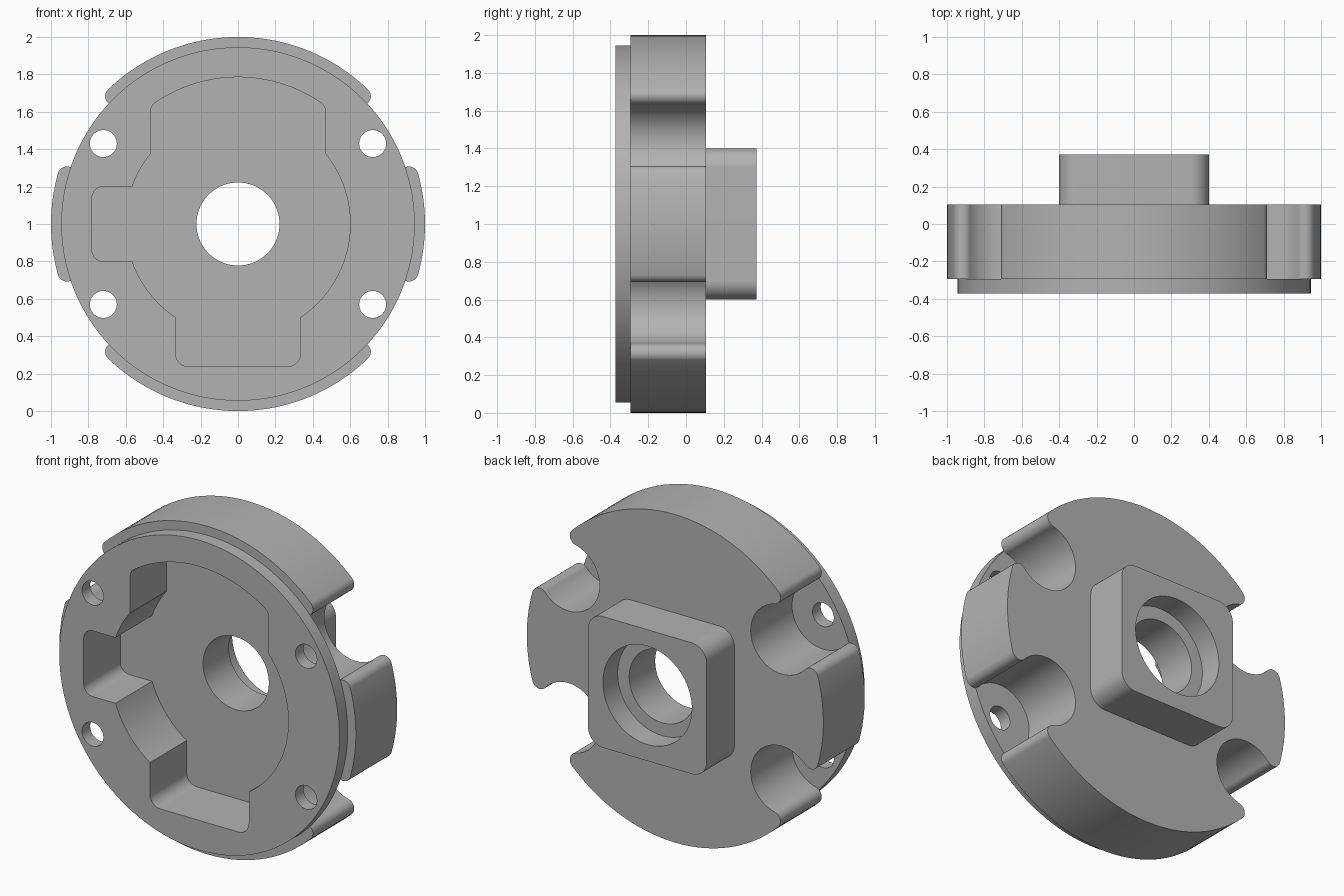
import bpy, bmesh
from math import cos, sin, radians, degrees, atan2, acos, sqrt, hypot, ceil

if "Cube" in bpy.data.objects:
    bpy.data.objects.remove(bpy.data.objects["Cube"], do_unlink=True)

CZ = 1.0                                   # height of the hub axis
FRONT, STEP, BACK, END = -0.372, -0.293, 0.105, 0.372
FLOOR, LEDGE = -0.02, 0.23

metal = bpy.data.materials.new("plain grey")
metal.use_nodes = True
grey = (0.45, 0.45, 0.45, 1)
metal.diffuse_color = grey
metal.node_tree.nodes["Principled BSDF"].inputs["Base Color"].default_value = grey


def arc(r, a0, a1, cx=0, cz=0):
    """Points along an arc, angles in degrees."""
    n = max(8, ceil(abs(a1 - a0) / 3))
    return [(cx + r * cos(radians(a0 + (a1 - a0) * i / n)),
             cz + r * sin(radians(a0 + (a1 - a0) * i / n))) for i in range(n + 1)]


def prism(name, outline, y0, y1):
    """Extrude an outline in the x-z plane from y0 to y1."""
    pts = []
    for p in outline:
        if not pts or hypot(p[0] - pts[-1][0], p[1] - pts[-1][1]) > 1e-4:
            pts.append(p)
    if hypot(pts[0][0] - pts[-1][0], pts[0][1] - pts[-1][1]) < 1e-4:
        pts.pop()
    bm = bmesh.new()
    face = bm.faces.new([bm.verts.new((x, y0, z + CZ)) for x, z in pts])
    ext = bmesh.ops.extrude_face_region(bm, geom=[face])
    moved = [g for g in ext["geom"] if isinstance(g, bmesh.types.BMVert)]
    bmesh.ops.translate(bm, verts=moved, vec=(0, y1 - y0, 0))
    bmesh.ops.recalc_face_normals(bm, faces=bm.faces)
    mesh = bpy.data.meshes.new(name)
    bm.to_mesh(mesh)
    bm.free()
    mesh.materials.append(metal)
    obj = bpy.data.objects.new(name, mesh)
    bpy.context.collection.objects.link(obj)
    return obj


def combine(target, other, operation):
    """Apply a boolean and remove the second object."""
    mod = target.modifiers.new(operation.lower(), "BOOLEAN")
    mod.operation, mod.object, mod.solver = operation, other, "EXACT"
    bpy.context.view_layer.objects.active = target
    bpy.ops.object.modifier_apply(modifier=mod.name)
    bpy.data.objects.remove(other, do_unlink=True)


# Scalloped disc: four round notches with filleted tips
HX, HZ, NOTCH, TIP = 0.72, 0.43, 0.21, 0.05
dist, mid = hypot(HX, HZ), degrees(atan2(HZ, HX))
reach = 1 - TIP
spread = degrees(acos((reach**2 + dist**2 - (NOTCH + TIP)**2) / (2 * reach * dist)))
notches = [mid, 180 - mid, 180 + mid, 360 - mid]
outline = []
for i, a in enumerate(notches):
    t0, t1 = a - spread, a + spread
    c0 = (reach * cos(radians(t0)), reach * sin(radians(t0)))
    c1 = (reach * cos(radians(t1)), reach * sin(radians(t1)))
    n = (dist * cos(radians(a)), dist * sin(radians(a)))
    in0 = degrees(atan2(c0[1] - n[1], c0[0] - n[0]))
    in1 = degrees(atan2(c1[1] - n[1], c1[0] - n[0]))
    outline += arc(TIP, t0, t0 + (in0 + 180 - t0) % 360, *c0)
    outline += arc(NOTCH, in0, in0 - (in0 - in1) % 360, *n)
    outline += arc(TIP, in1 + 180, in1 + 180 + (t1 - in1 - 180) % 360, *c1)
    following = notches[(i + 1) % 4] + (360 if i == 3 else 0)
    outline += arc(1, t1, following - spread)
hub = prism("motor_hub", outline, STEP, BACK)

# Front plate and square rear boss
combine(hub, prism("front_plate", arc(0.945, 0, 360), FRONT, STEP), "UNION")
boss = []
for a, sx, sz in ((0, 1, 1), (90, -1, 1), (180, -1, -1), (270, 1, -1)):
    boss += arc(0.1, a, a + 90, sx * 0.3, sz * 0.3)
combine(hub, prism("rear_boss", boss, BACK, END), "UNION")

# Front cavity: round well with top, side and bottom pockets
WELL, TOP, F = 0.6, 0.785, 0.06
top_x, low_x = 0.467, 0.333
fx = top_x - F
fz = sqrt((TOP - F)**2 - fx**2)
fa = degrees(atan2(fz, fx))
a_top, a_low = degrees(acos(top_x / WELL)), degrees(acos(low_x / WELL))
a_side = degrees(atan2(0.2, sqrt(WELL**2 - 0.04)))
cavity = (arc(WELL, -a_low, a_top)
          + arc(F, 0, fa, fx, fz) + arc(TOP, fa, 180 - fa) + arc(F, 180 - fa, 180, -fx, fz)
          + arc(WELL, 180 - a_top, 180 - a_side)
          + arc(F, 90, 180, -0.72, 0.14) + arc(F, 180, 270, -0.72, -0.14)
          + arc(WELL, 180 + a_side, 180 + a_low)
          + arc(0.07, 180, 270, 0.07 - low_x, -0.693)
          + arc(0.07, 270, 360, low_x - 0.07, -0.693))
combine(hub, prism("cavity_cutter", cavity, FRONT - 0.1, FLOOR), "DIFFERENCE")

# Shaft bore, rear counterbore and screw holes
combine(hub, prism("bore_cutter", arc(0.222, 0, 360), FLOOR - 0.1, END + 0.1), "DIFFERENCE")
combine(hub, prism("counterbore_cutter", arc(0.3, 0, 360), LEDGE, END + 0.1), "DIFFERENCE")
for sx in (-1, 1):
    for sz in (-1, 1):
        hole = prism("screw_hole_cutter", arc(0.072, 0, 360, sx * HX, sz * HZ),
                     FRONT - 0.1, STEP + 0.1)
        combine(hub, hole, "DIFFERENCE")

bpy.ops.object.select_all(action="DESELECT")
hub.select_set(True)
bpy.context.view_layer.objects.active = hub
bpy.ops.object.shade_smooth_by_angle(angle=radians(30))
